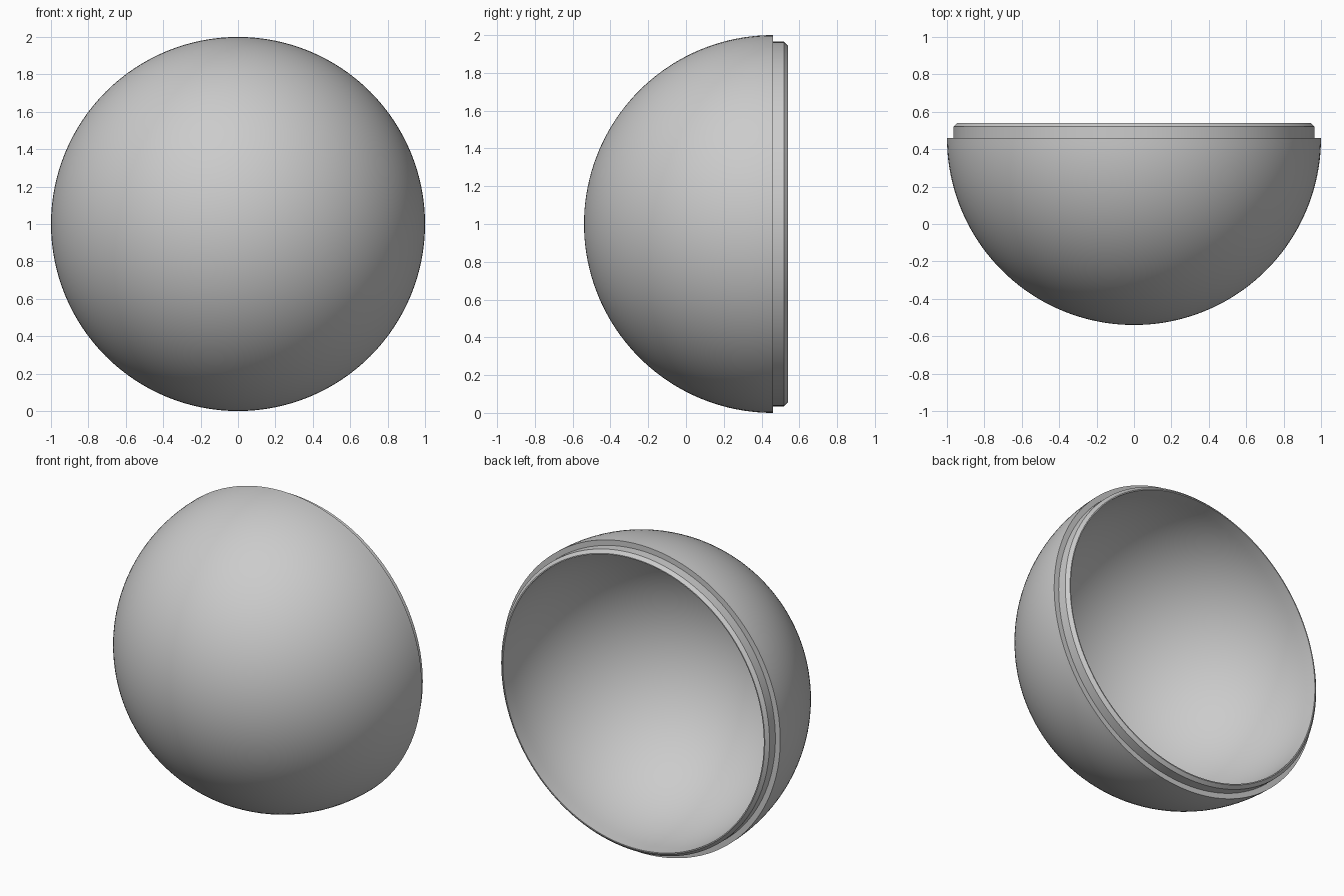
import bpy, bmesh, math
from mathutils import Vector

if "Cube" in bpy.data.objects:
    bpy.data.objects.remove(bpy.data.objects["Cube"])

SEGMENTS = 128
ARC_STEPS = 40
CENTRE_Y = 0.46


def arc(radius, start, end):
    """Quarter-circle points as (radius from axis, y) around the shell centre."""
    pts = []
    for i in range(ARC_STEPS + 1):
        a = math.radians(start + (end - start) * i / ARC_STEPS)
        pts.append((radius * math.sin(a), CENTRE_Y - radius * math.cos(a)))
    return pts


# Closed wall section: outer dome, stepped lip with chamfer, inner dome
profile = arc(1.0, 0, 90)
profile += [(0.965, 0.46), (0.965, 0.52), (0.945, 0.54), (0.938, 0.54)]
profile += arc(0.938, 90, 0)

# Revolve the section around the y axis
bm = bmesh.new()
verts = [bm.verts.new((r, y, 1.0)) for r, y in profile]
edges = [bm.edges.new(pair) for pair in zip(verts, verts[1:])]
bmesh.ops.spin(bm, geom=verts + edges, cent=(0, 0, 1), axis=Vector((0, 1, 0)),
               angle=math.tau, steps=SEGMENTS, use_merge=False)
bmesh.ops.remove_doubles(bm, verts=bm.verts, dist=0.0001)
bmesh.ops.recalc_face_normals(bm, faces=bm.faces)

mesh = bpy.data.meshes.new("half_shell")
bm.to_mesh(mesh)
bm.free()
shell = bpy.data.objects.new("half_shell", mesh)
bpy.context.collection.objects.link(shell)

# Smooth domes, crisp lip edges
bpy.context.view_layer.objects.active = shell
shell.select_set(True)
bpy.ops.object.shade_smooth_by_angle(angle=math.radians(30))
